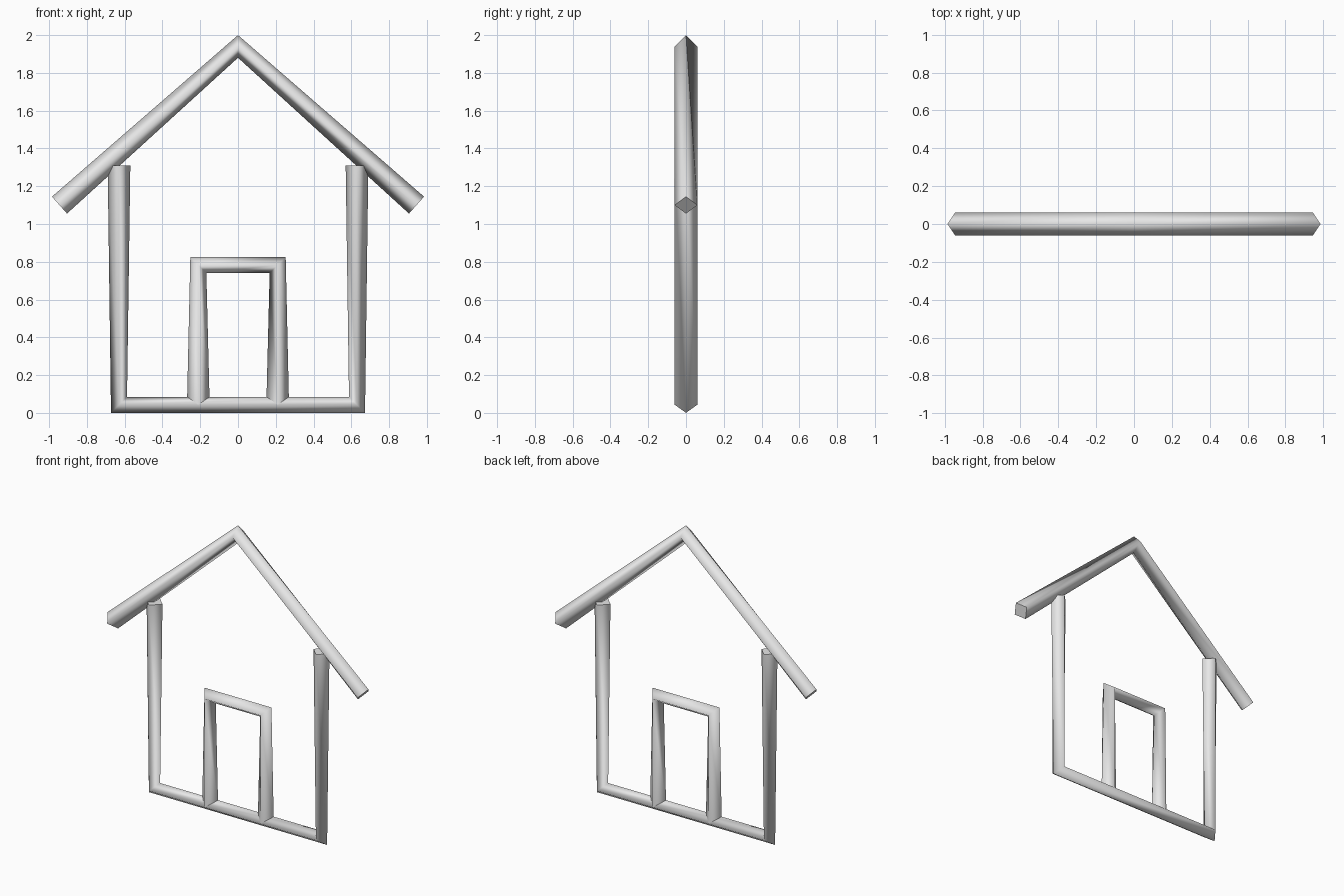
import bpy, bmesh
from mathutils import Vector

if "Cube" in bpy.data.objects:
    bpy.data.objects.remove(bpy.data.objects["Cube"])

R = 0.06  # half thickness of every beam

mat = bpy.data.materials.new("light grey")
mat.diffuse_color = (0.8, 0.8, 0.8, 1)
mat.use_nodes = True
mat.node_tree.nodes["Principled BSDF"].inputs["Base Color"].default_value = mat.diffuse_color


def beam_frame(name, path):
    """Sweep a diamond section along an x-z path, with flat closed ends."""
    pts = [Vector((x, 0, z)) for x, z in path]
    depth = Vector((0, R, 0))
    bm = bmesh.new()
    rings = []
    for i, p in enumerate(pts):
        t = Vector()
        if i > 0:
            t += (p - pts[i - 1]).normalized()
        if i < len(pts) - 1:
            t += (pts[i + 1] - p).normalized()
        t.normalize()
        side = Vector((-t.z, 0, t.x)) * R
        rings.append([p + side, p + depth, p - side, p - depth])
    vert_rings = [[bm.verts.new(c) for c in ring] for ring in rings]
    for a, b in zip(vert_rings, vert_rings[1:]):
        for k in range(4):
            j = (k + 1) % 4
            bm.faces.new((a[k], a[j], b[j], b[k])).smooth = True
    # End caps keep their own vertices so the rim stays crisp
    bm.faces.new([bm.verts.new(c) for c in reversed(rings[0])])
    bm.faces.new([bm.verts.new(c) for c in rings[-1]])
    bm.normal_update()
    # Make every face point away from the beam
    first = bm.faces[:][0]
    mid = (pts[0] + pts[1]) / 2
    if first.normal.dot(first.calc_center_median() - mid) < 0:
        bmesh.ops.reverse_faces(bm, faces=bm.faces[:])
    mesh = bpy.data.meshes.new(name)
    bm.to_mesh(mesh)
    bm.free()
    mesh.materials.append(mat)
    obj = bpy.data.objects.new(name, mesh)
    bpy.context.collection.objects.link(obj)
    return obj


# Gable roof, walls with floor, and door frame
beam_frame("roof", [(-0.945, 1.10), (0, 1.94), (0.945, 1.10)])
beam_frame("walls_and_floor",
           [(-0.63, 1.31), (-0.63, 0.043), (0.63, 0.043), (0.63, 1.31)])
beam_frame("door_frame",
           [(-0.21, 0.045), (-0.21, 0.783), (0.21, 0.783), (0.21, 0.045)])
